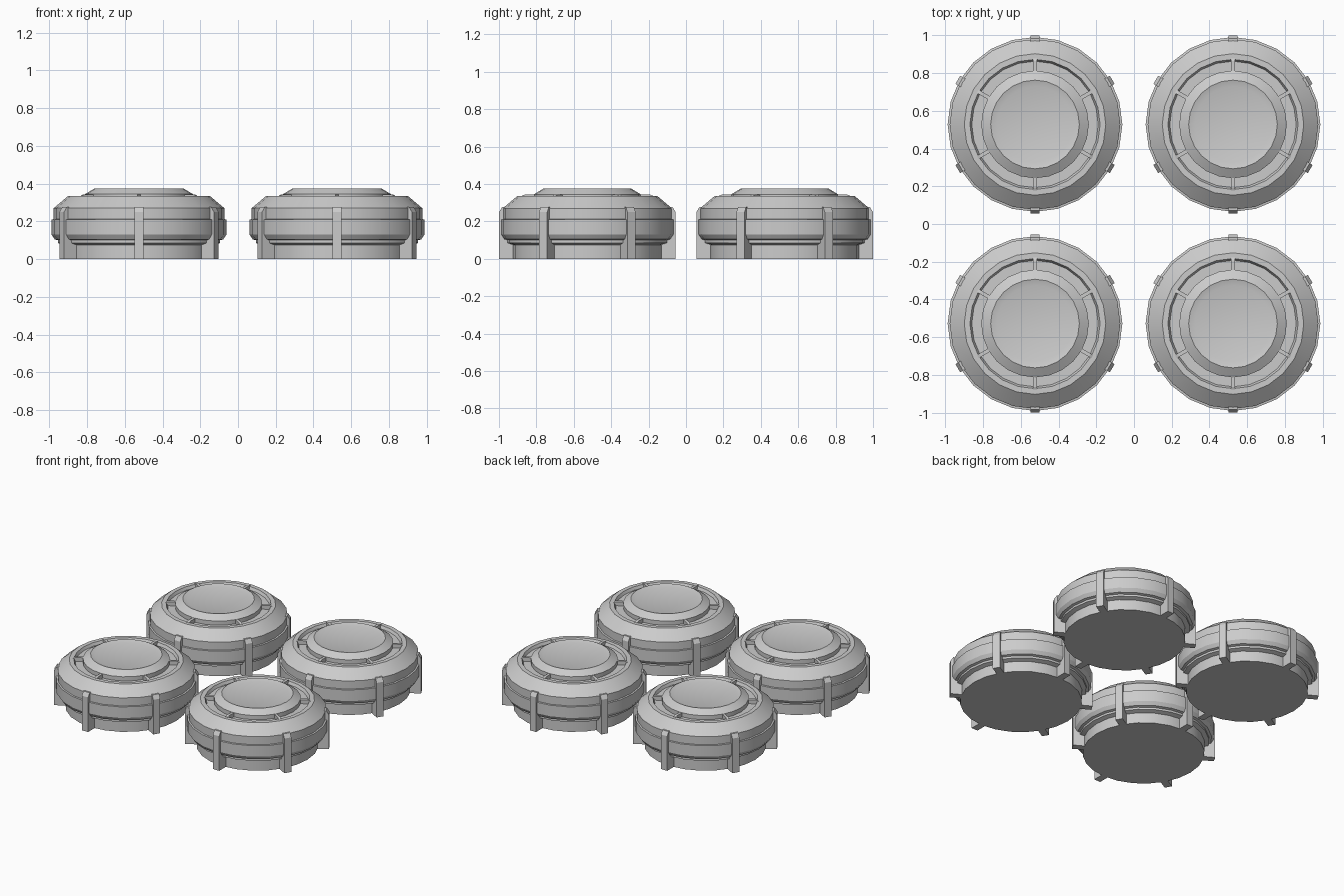
import bpy, bmesh
from math import cos, sin, pi, radians

if "Cube" in bpy.data.objects:
    bpy.data.objects.remove(bpy.data.objects["Cube"])

SEG = 24
C = 0.5275  # pad centre offset


def finish(name, bm, loc, smooth=False):
    bmesh.ops.recalc_face_normals(bm, faces=bm.faces[:])
    me = bpy.data.meshes.new(name)
    bm.to_mesh(me)
    bm.free()
    ob = bpy.data.objects.new(name, me)
    bpy.context.collection.objects.link(ob)
    ob.location = loc
    if smooth:
        bpy.ops.object.select_all(action='DESELECT')
        bpy.context.view_layer.objects.active = ob
        ob.select_set(True)
        bpy.ops.object.shade_smooth_by_angle(angle=radians(25))
    return ob


def lathe(name, profile, loc):
    """Turn an (r, z) profile around z, closing both ends with a flat disc."""
    bm = bmesh.new()
    rings = [[bm.verts.new((r * cos(2 * pi * i / SEG), r * sin(2 * pi * i / SEG), z))
              for i in range(SEG)] for r, z in profile]
    for a, b in zip(rings, rings[1:]):
        for i in range(SEG):
            j = (i + 1) % SEG
            bm.faces.new((a[i], a[j], b[j], b[i]))
    bm.faces.new(rings[0])
    bm.faces.new(rings[-1])
    return finish(name, bm, loc, True)


def radial_bars(name, outline, width, loc):
    """Six bars: an (r, z) side outline given thickness, every 60 degrees."""
    bm = bmesh.new()
    for k in range(6):
        a = pi / 6 + k * pi / 3
        sides = [[bm.verts.new((r * cos(a) - t * sin(a), r * sin(a) + t * cos(a), z))
                  for r, z in outline] for t in (-width / 2, width / 2)]
        bm.faces.new(sides[0])
        bm.faces.new(sides[1])
        n = len(outline)
        for i in range(n):
            j = (i + 1) % n
            bm.faces.new((sides[0][i], sides[0][j], sides[1][j], sides[1][i]))
    return finish(name, bm, loc)


# Half profiles, from the bottom up
body = [(0.40, 0), (0.40, 0.075), (0.43, 0.085), (0.43, 0.10), (0.447, 0.105),
        (0.463, 0.13), (0.463, 0.21), (0.452, 0.212), (0.452, 0.27),
        (0.375, 0.335), (0.345, 0.335), (0.335, 0.315), (0.285, 0.315),
        (0.285, 0.345), (0.235, 0.375), (0.202, 0.365)]
rib = [(0.38, 0), (0.4725, 0), (0.4725, 0.25), (0.455, 0.277), (0.38, 0.277)]
clip = [(0.275, 0.30), (0.35, 0.30), (0.35, 0.337), (0.335, 0.343), (0.275, 0.343)]

# Four identical round units
for sx in (-1, 1):
    for sy in (-1, 1):
        loc = (sx * (C - 0.003), sy * C, 0)
        tag = ("front_" if sy < 0 else "back_") + ("left" if sx < 0 else "right")
        lathe("round_body_" + tag, body, loc)
        radial_bars("outer_ribs_" + tag, rib, 0.05, loc)
        radial_bars("groove_clips_" + tag, clip, 0.02, loc)
